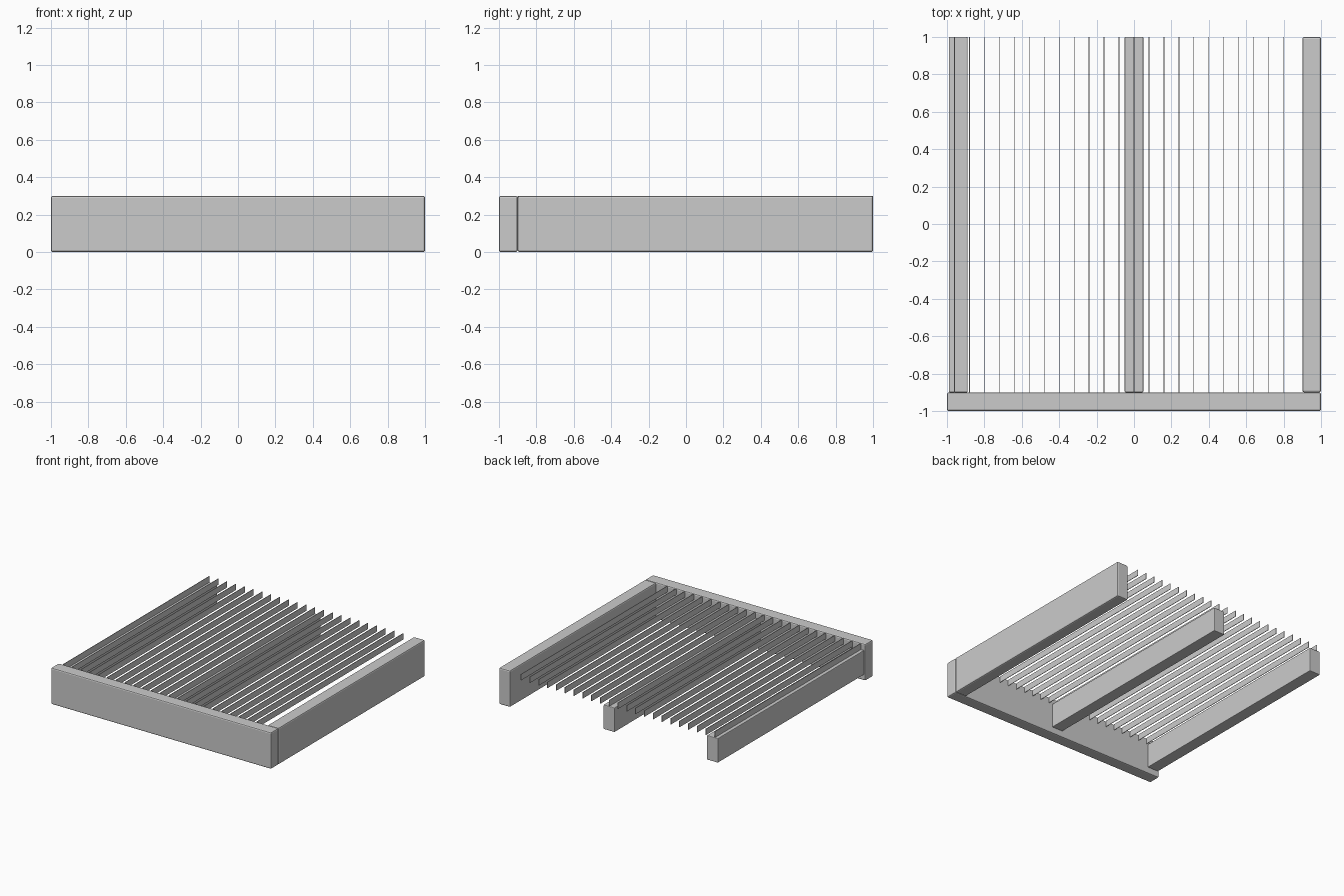
import bpy

cube = bpy.data.objects.get("Cube")
if cube:
    bpy.data.objects.remove(cube, do_unlink=True)

grey = bpy.data.materials.new("plain_grey")
grey.use_nodes = True
colour = (0.6, 0.6, 0.6, 1)
grey.diffuse_color = colour
grey.node_tree.nodes["Principled BSDF"].inputs["Base Color"].default_value = colour


def box(name, low, high, bevel=0):
    """Add a box between two corners, with optional softened edges."""
    centre = [(a + b) / 2 for a, b in zip(low, high)]
    bpy.ops.mesh.primitive_cube_add(size=1, location=centre)
    obj = bpy.context.object
    obj.name = name
    obj.scale = [b - a for a, b in zip(low, high)]
    bpy.ops.object.transform_apply(location=False, rotation=False, scale=True)
    obj.data.materials.append(grey)
    if bevel:
        mod = obj.modifiers.new("soft_edges", "BEVEL")
        mod.width = bevel
        mod.segments = 2
    return obj


HEIGHT = 0.3
FRONT = -0.9      # back face of the front beam
REST = 0.25       # top of the low beams, where the slats sit

# Full-height outer frame
box("front_beam", (-1, -1, 0), (1, FRONT, HEIGHT), 0.01)
box("side_beam", (0.9, FRONT, 0), (1, 1, HEIGHT), 0.01)

# Lower beams carrying the slats
for name, x in (("edge_support", -0.99), ("middle_support", -0.05)):
    box(name, (x, FRONT, 0.05), (x + 0.1, 1, REST), 0.005)

# Thin upright slats running front to back
SLATS = 23
THICK = 0.004
for i in range(SLATS):
    x = -0.96 + 0.08 * i
    box(f"slat_{i + 1}", (x - THICK / 2, FRONT, REST), (x + THICK / 2, 1, HEIGHT))
